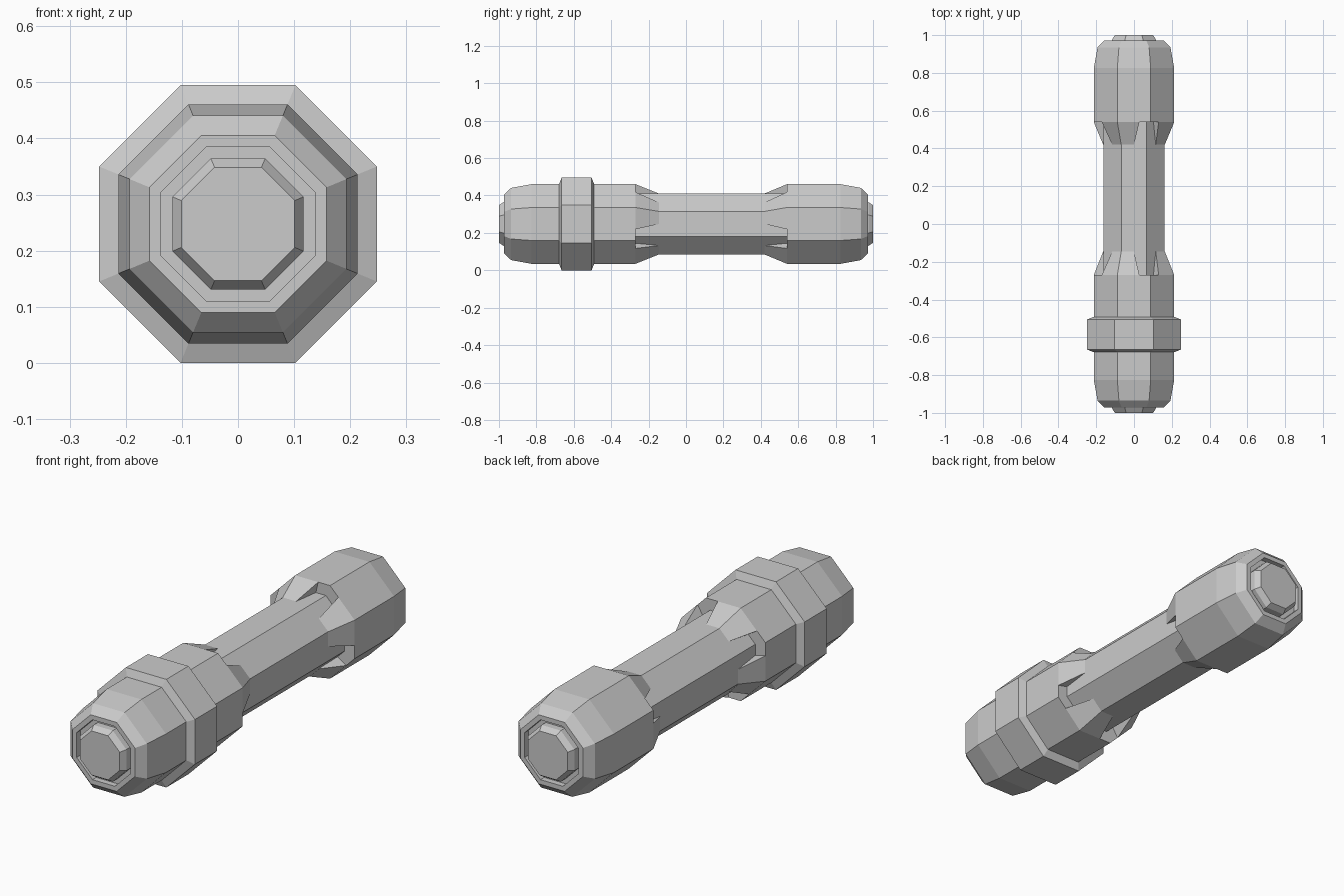
import bpy, bmesh
from math import cos, sin, pi

if "Cube" in bpy.data.objects:
    bpy.data.objects.remove(bpy.data.objects["Cube"])

ZC = 0.2475          # height of the long axis
K = cos(pi / 8)      # apothem / circumradius of an octagon


def corner(i, apothem, y):
    a = pi / 8 + i * pi / 4
    r = apothem / K
    return (r * cos(a), y, ZC + r * sin(a))


def finish(bm, name):
    bmesh.ops.recalc_face_normals(bm, faces=bm.faces)
    mesh = bpy.data.meshes.new(name)
    bm.to_mesh(mesh)
    bm.free()
    ob = bpy.data.objects.new(name, mesh)
    bpy.context.collection.objects.link(ob)
    return ob


def octagon_lathe(name, profile):
    """Loft octagon rings along y from (y, apothem) pairs, capped at both ends."""
    bm = bmesh.new()
    rings = [[bm.verts.new(corner(i, a, y)) for i in range(8)] for y, a in profile]
    for r0, r1 in zip(rings, rings[1:]):
        for i in range(8):
            j = (i + 1) % 8
            bm.faces.new((r0[i], r0[j], r1[j], r1[i]))
    bm.faces.new(rings[0])
    bm.faces.new(rings[-1])
    return finish(bm, name)


def mix(p, q, t):
    return tuple(a + (b - a) * t for a, b in zip(p, q))


def claws(name, y_base, y_tip):
    """Four tapering fingers, each folded over every second octagon corner."""
    bm = bmesh.new()
    for i in (0, 2, 4, 6):
        def strip(apothem, y, t):
            c = corner(i, apothem, y)
            pts = (mix(c, corner(i - 1, apothem, y), t), c,
                   mix(c, corner(i + 1, apothem, y), t))
            return [bm.verts.new(p) for p in pts]
        base = strip(0.213, y_base, 0.66)
        tip = strip(0.163, y_tip, 0.5)
        root = strip(0.16, y_base, 0.62)
        bm.faces.new((base[0], base[1], tip[1], tip[0]))
        bm.faces.new((base[1], base[2], tip[2], tip[1]))
        bm.faces.new((root[0], root[1], tip[1], tip[0]))
        bm.faces.new((root[1], root[2], tip[2], tip[1]))
        bm.faces.new((base[0], tip[0], root[0]))
        bm.faces.new((base[2], tip[2], root[2]))
        bm.faces.new((base[0], base[1], root[1], root[0]))
        bm.faces.new((base[1], base[2], root[2], root[1]))
    return finish(bm, name)


# Grip bar
octagon_lathe("grip", [(-0.3, 0.162), (0.57, 0.162)])

# End housings with recessed plug, and claws holding the grip
for side, label, start, tip in ((-1, "front", 0.27, 0.145), (1, "back", 0.54, 0.42)):
    profile = [(start, 0.213), (0.825, 0.213), (0.935, 0.193), (0.972, 0.158),
               (0.972, 0.137), (0.945, 0.137), (0.945, 0.117), (0.975, 0.117),
               (1.0, 0.101)]
    octagon_lathe(label + "_housing", [(side * y, a) for y, a in profile])
    claws(label + "_claws", side * start, side * tip)

# Raised collar around the front housing
octagon_lathe("collar", [(-0.68, 0.21), (-0.665, ZC), (-0.505, ZC), (-0.49, 0.21)])
